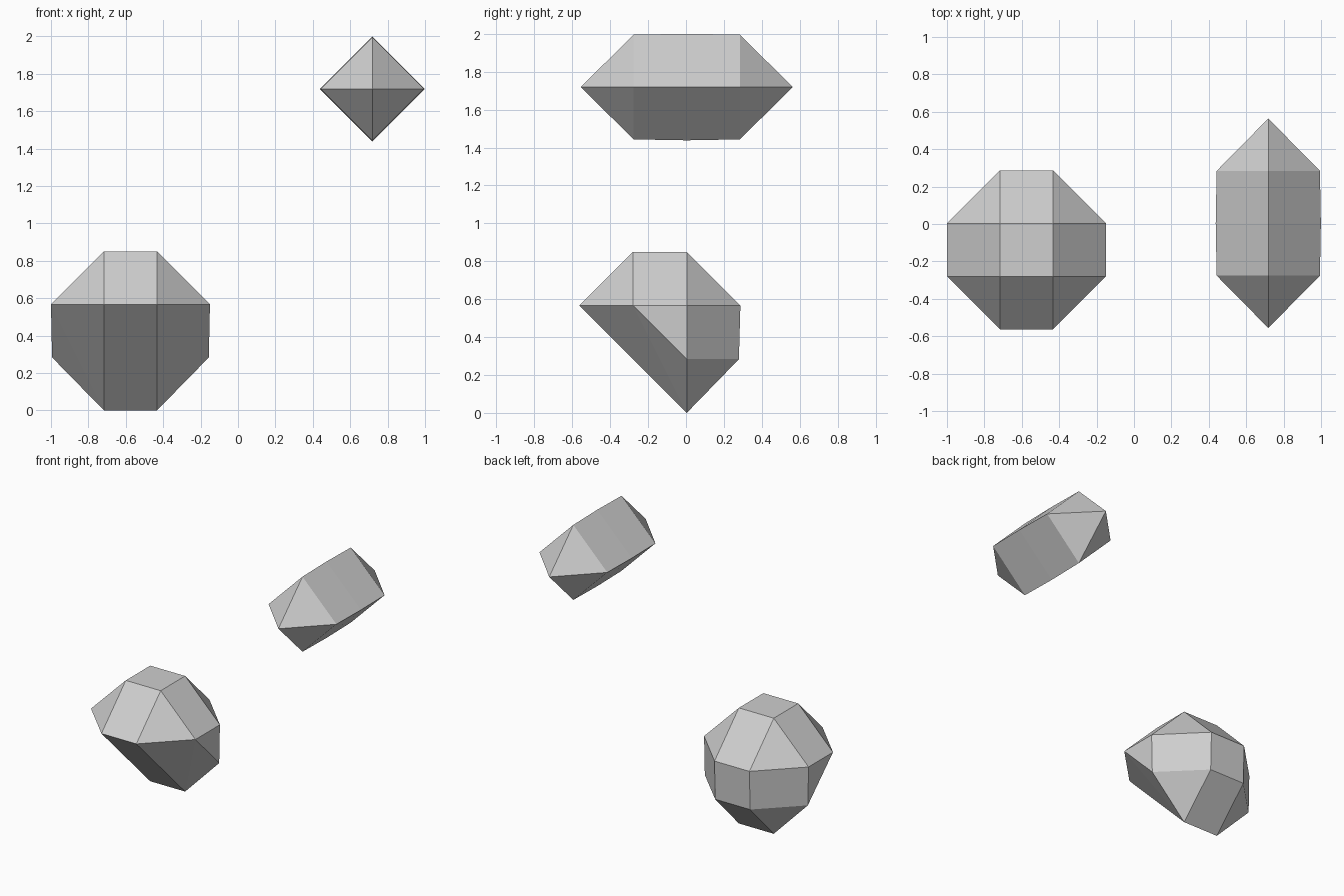
import bpy, bmesh
from math import radians

cube = bpy.data.objects.get("Cube")
if cube:
    bpy.data.objects.remove(cube, do_unlink=True)

grey = bpy.data.materials.new("light_grey")
grey.use_nodes = True
color = (0.62, 0.62, 0.62, 1)
grey.diffuse_color = color
grey.node_tree.nodes["Principled BSDF"].inputs["Base Color"].default_value = color


def faceted_solid(name, points, center):
    """Flat-shaded convex solid around local points."""
    bm = bmesh.new()
    for p in points:
        bm.verts.new(p)
    bmesh.ops.convex_hull(bm, input=bm.verts[:])
    bmesh.ops.dissolve_limit(bm, angle_limit=radians(0.5),
                             verts=bm.verts[:], edges=bm.edges[:])
    bmesh.ops.recalc_face_normals(bm, faces=bm.faces[:])
    mesh = bpy.data.meshes.new(name)
    bm.to_mesh(mesh)
    bm.free()
    mesh.materials.append(grey)
    obj = bpy.data.objects.new(name, mesh)
    obj.location = center
    bpy.context.collection.objects.link(obj)
    return obj


# Lower gem: octagonal girdle, square crown, keel leaning to the back
h, r = 0.142, 0.425
side = (-1, 1)
gem = []
for a in side:
    for b in side:
        gem += [(a * h, b * r, 0.567), (a * r, b * h, 0.567), (a * h, b * h, 0.85)]
    gem += [(a * h, 0.417, 0.283), (a * 0.419, h, 0.283), (a * h, h, 0)]
faceted_solid("lower_gem", gem, (-0.575, -0.138, 0))

# Upper crystal: square bar with a slight belly and pointed ends
crystal = []
for y, s in ((-0.28, 0.276), (0, 0.281), (0.28, 0.276)):
    crystal += [(s, y, 0), (-s, y, 0), (0, y, s), (0, y, -s)]
crystal += [(0, -0.56, 0), (0, 0.56, 0)]
faceted_solid("upper_crystal", crystal, (0.718, 0.004, 1.719))
